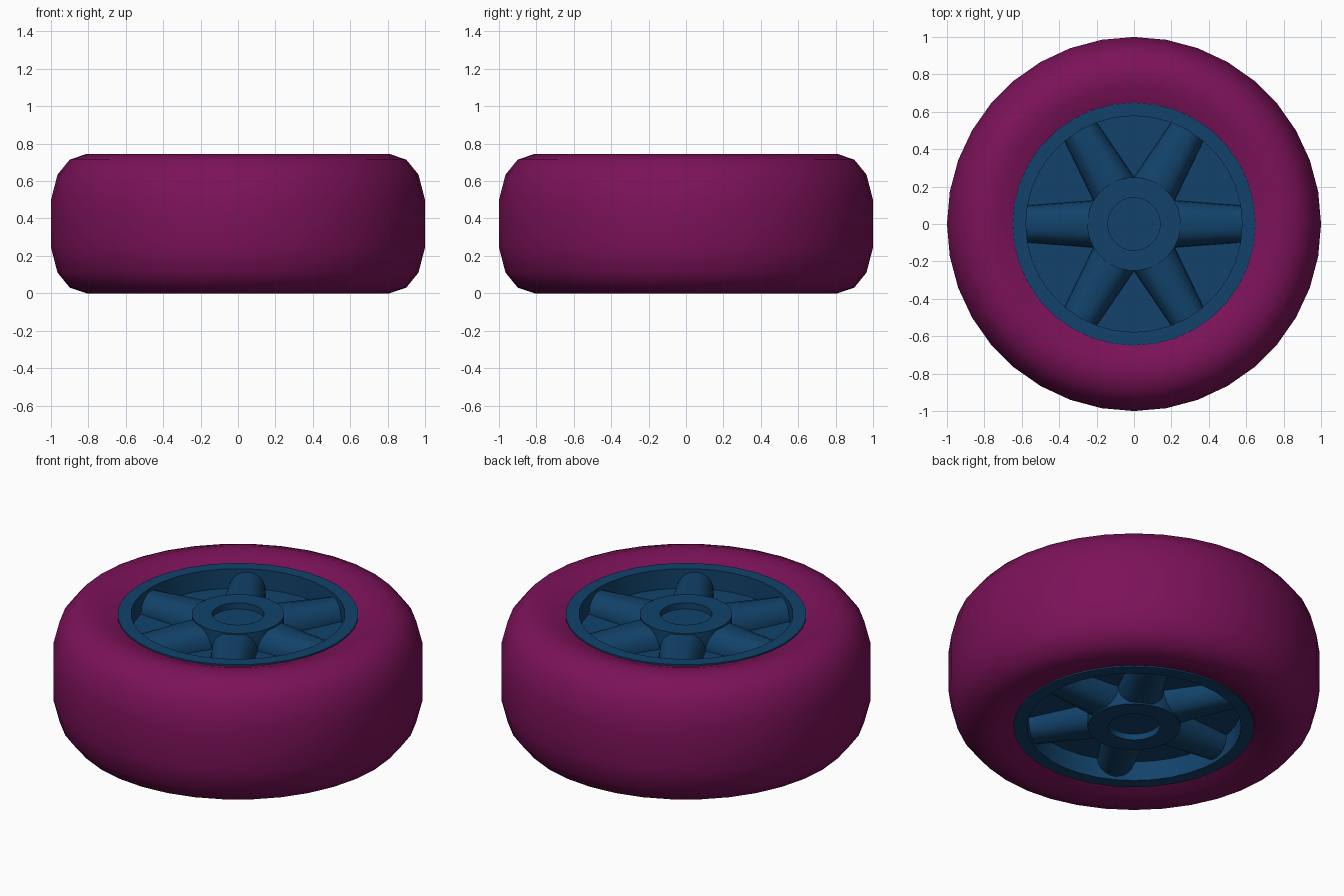
import bpy, bmesh
from math import radians, pi, cos, sin
from mathutils import Matrix

if "Cube" in bpy.data.objects:
    bpy.data.objects.remove(bpy.data.objects["Cube"])

MID = 0.3725  # half the wheel width


def material(name, rgb):
    m = bpy.data.materials.new(name)
    m.diffuse_color = (*rgb, 1)
    m.use_nodes = True
    m.node_tree.nodes["Principled BSDF"].inputs["Base Color"].default_value = m.diffuse_color
    return m


def finish(name, bm, mat, angle):
    bmesh.ops.recalc_face_normals(bm, faces=bm.faces[:])
    me = bpy.data.meshes.new(name)
    bm.to_mesh(me)
    bm.free()
    me.materials.append(mat)
    ob = bpy.data.objects.new(name, me)
    bpy.context.collection.objects.link(ob)
    bpy.ops.object.select_all(action='DESELECT')
    ob.select_set(True)
    bpy.context.view_layer.objects.active = ob
    bpy.ops.object.shade_smooth_by_angle(angle=radians(angle))
    return ob


def lathe(name, half, mat, closed, angle, steps=36):
    """Spin a half profile of (radius, height above mid) mirrored about the mid plane."""
    pts = half + [(r, -h) for r, h in reversed(half)]
    bm = bmesh.new()
    vs = [bm.verts.new((r, 0, MID + h)) for r, h in pts]
    n = len(vs)
    es = [bm.edges.new((vs[i], vs[(i + 1) % n])) for i in range(n if closed else n - 1)]
    bmesh.ops.spin(bm, geom=vs + es, cent=(0, 0, 0), axis=(0, 0, 1),
                   angle=2 * pi, steps=steps, use_duplicate=False)
    bmesh.ops.remove_doubles(bm, verts=bm.verts[:], dist=1e-4)
    return finish(name, bm, mat, angle)


rubber = material("tire_purple", (0.20, 0.006, 0.10))
metal = material("rim_blue", (0.006, 0.055, 0.145))

# Tire: rounded shoulders, sidewalls dipping slightly to the rim
lathe("tire", [(0.648, 0.335), (0.73, 0.363), (0.81, 0.3725), (0.90, 0.342),
               (0.965, 0.262), (1.0, 0.127)], rubber, True, 60)

# Rim: lip, recessed disc, hub with a shallow centre recess
lathe("rim", [(0, 0.308), (0.14, 0.308), (0.14, 0.344), (0.25, 0.344), (0.25, 0.228),
              (0.578, 0.228), (0.578, 0.344), (0.65, 0.344)], metal, False, 30)

# Spokes: tapered round bars lying on both faces of the disc
for side, sign in (("outer", 1), ("inner", -1)):
    bm = bmesh.new()
    r0, r1 = 0.20, 0.60
    for k in range(6):
        m = (Matrix.Translation((0, 0, MID + sign * 0.226))
             @ Matrix.Rotation(k * pi / 3, 4, 'Z')
             @ Matrix.Translation(((r0 + r1) / 2, 0, 0))
             @ Matrix.Rotation(pi / 2, 4, 'Y'))
        bmesh.ops.create_cone(bm, cap_ends=True, segments=24, radius1=0.127,
                              radius2=0.097, depth=r1 - r0, matrix=m)
    # keep only the half that stands out from the disc
    bmesh.ops.bisect_plane(bm, geom=bm.verts[:] + bm.edges[:] + bm.faces[:],
                           plane_co=(0, 0, MID + sign * 0.22),
                           plane_no=(0, 0, -sign), clear_outer=True)
    # trim the root inside the hub so nothing pokes through its face
    for v in bm.verts:
        if v.co.xy.length < 0.25:
            v.co.z = MID + sign * min(0.338, abs(v.co.z - MID))
    finish(side + "_spokes", bm, metal, 40)
